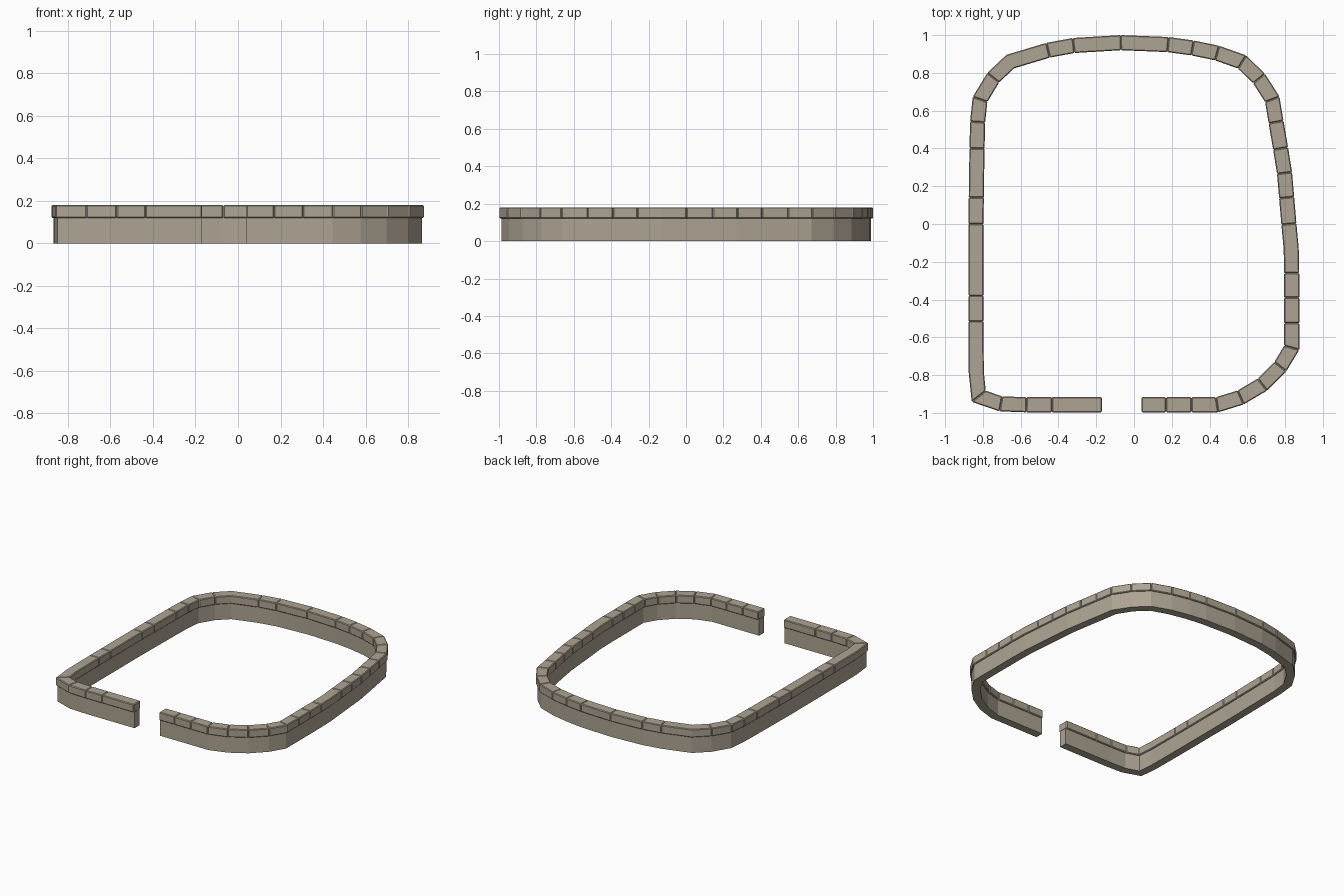
import bpy, bmesh
from mathutils import Vector

if "Cube" in bpy.data.objects:
    bpy.data.objects.remove(bpy.data.objects["Cube"])

# Centreline of the enclosure: x, y, 1 = visible joint between coping stones
PATH = [(-.17, -.957, 1), (-.435, -.957, 1), (-.57, -.957, 1), (-.705, -.952, 1),
        (-.822, -.912, 1), (-.835, -.785, 0), (-.837, -.515, 1), (-.837, -.38, 1),
        (-.837, 0, 1), (-.835, .14, 1), (-.833, .28, 0), (-.831, .40, 1),
        (-.828, .54, 1), (-.815, .66, 1), (-.745, .775, 1), (-.655, .86, 0),
        (-.455, .92, 1), (-.32, .945, 1), (-.07, .96, 1), (.18, .95, 1),
        (.31, .932, 1), (.44, .905, 1), (.572, .858, 1), (.662, .77, 1),
        (.732, .66, 1), (.752, .54, 1), (.776, .40, 1), (.797, .27, 1),
        (.808, .14, 1), (.82, 0, 1), (.832, -.13, 0), (.835, -.26, 1),
        (.835, -.39, 1), (.835, -.525, 1), (.835, -.655, 1), (.775, -.755, 1),
        (.68, -.85, 1), (.565, -.918, 1), (.44, -.957, 1), (.305, -.957, 1),
        (.17, -.957, 1), (.04, -.957, 1)]
P = [Vector(p[:2]) for p in PATH]


def miter(i):
    """Sideways vector at a path point, lengthened at bends."""
    a = (P[i] - P[i - 1]).normalized() if i else (P[1] - P[0]).normalized()
    b = (P[i + 1] - P[i]).normalized() if i < len(P) - 1 else a
    t = (a + b).normalized()
    return Vector((-t.y, t.x)) / max(t.dot(a), .7)


stone = bpy.data.materials.new("weathered_stone")
stone.diffuse_color = (.42, .37, .29, 1)
stone.use_nodes = True
stone.node_tree.nodes["Principled BSDF"].inputs["Base Color"].default_value = stone.diffuse_color


def sweep(name, i0, i1, half, z0, z1, bevel=0):
    """Rectangular section swept along path points i0..i1."""
    bm = bmesh.new()
    rings = []
    for i in range(i0, i1 + 1):
        n = miter(i)
        rings.append([bm.verts.new((*(P[i] + n * s * half), z))
                      for s, z in ((-1, z0), (1, z0), (1, z1), (-1, z1))])
    for r, q in zip(rings, rings[1:]):
        for k in range(4):
            bm.faces.new((r[k], r[(k + 1) % 4], q[(k + 1) % 4], q[k]))
    bm.faces.new(rings[0])
    bm.faces.new(rings[-1][::-1])
    bmesh.ops.recalc_face_normals(bm, faces=bm.faces)
    me = bpy.data.meshes.new(name)
    bm.to_mesh(me)
    bm.free()
    me.materials.append(stone)
    ob = bpy.data.objects.new(name, me)
    bpy.context.collection.objects.link(ob)
    if bevel:
        m = ob.modifiers.new("worn_edges", 'BEVEL')
        m.width, m.segments = bevel, 1
        m.limit_method, m.angle_limit = 'ANGLE', 1.0
    return ob


# Low wall
sweep("wall", 0, len(P) - 1, .030, 0, .122)

# Coping stones between joints
joints = [i for i, p in enumerate(PATH) if p[2]]
for n, (a, b) in enumerate(zip(joints, joints[1:])):
    sweep(f"coping_stone_{n + 1}", a, b, .040, .12, .181, .005)
